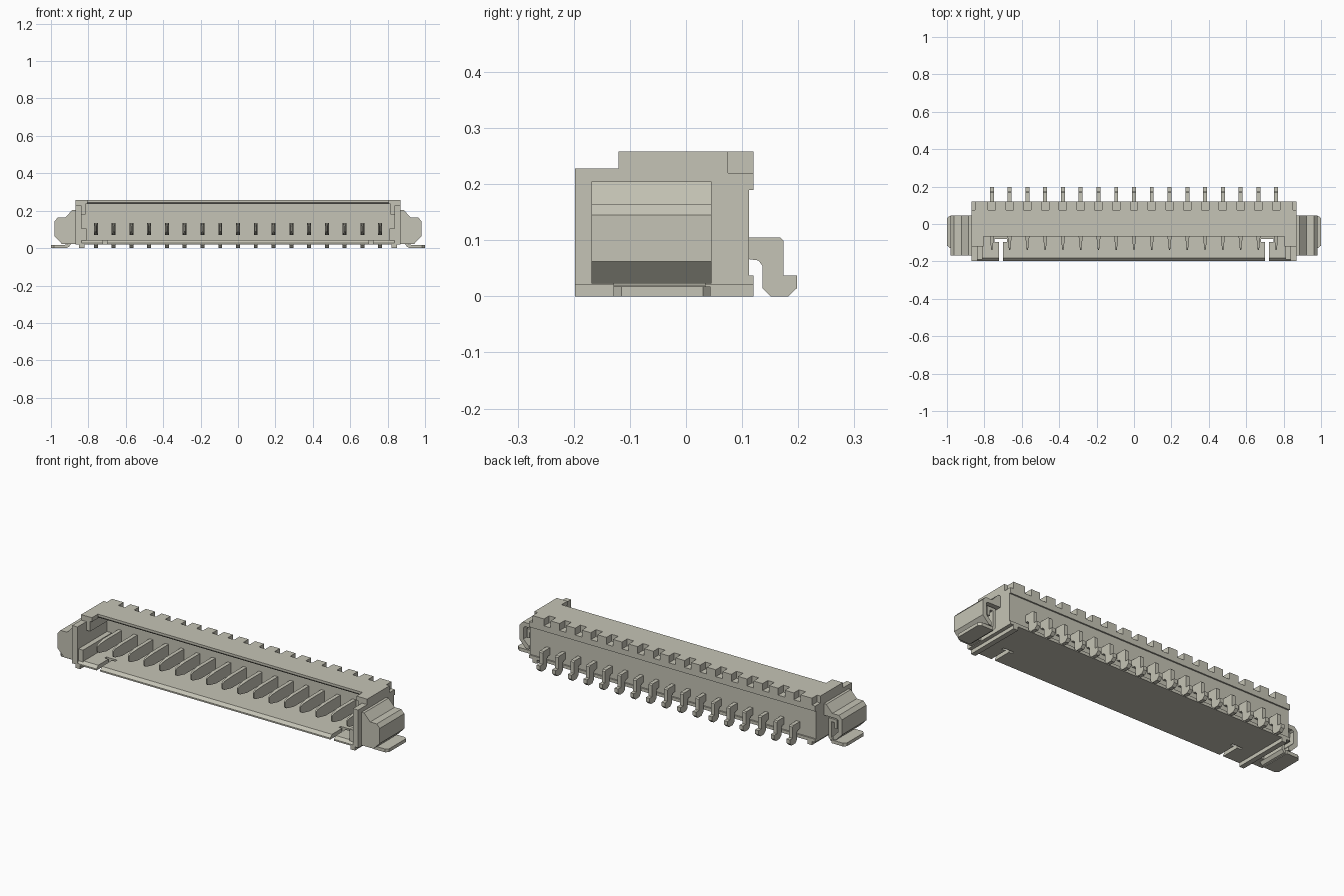
import bpy, bmesh

old = bpy.data.objects.get("Cube")
if old:
    bpy.data.objects.remove(old, do_unlink=True)

# One warm grey material for everything
mat = bpy.data.materials.new("warm_grey")
mat.use_nodes = True
col = (0.56, 0.55, 0.465, 1)
mat.diffuse_color = col
mat.node_tree.nodes["Principled BSDF"].inputs["Base Color"].default_value = col


def loft(name, sections, mirror=False, repeat=0, pitch=0):
    """Skin a row of matching 3D outlines and cap both ends."""
    bm = bmesh.new()
    rings = [[bm.verts.new(p) for p in s] for s in sections]
    n = len(rings[0])
    for a, b in zip(rings, rings[1:]):
        for i in range(n):
            j = (i + 1) % n
            bm.faces.new((a[i], a[j], b[j], b[i]))
    bm.faces.new(rings[0])
    bm.faces.new(rings[-1])
    bmesh.ops.recalc_face_normals(bm, faces=bm.faces)
    me = bpy.data.meshes.new(name)
    bm.to_mesh(me)
    bm.free()
    me.materials.append(mat)
    ob = bpy.data.objects.new(name, me)
    bpy.context.collection.objects.link(ob)
    if mirror:
        ob.modifiers.new("Mirror", 'MIRROR').use_axis[0] = True
    if repeat:
        m = ob.modifiers.new("Array", 'ARRAY')
        m.count = repeat
        m.use_relative_offset = False
        m.use_constant_offset = True
        m.constant_offset_displace = (pitch, 0, 0)
    return ob


def prism(name, axis, pts, lo, hi, **kw):
    """Extrude a 2D outline along x (y,z points), y (x,z) or z (x,y)."""
    place = {'x': lambda p, t: (t, p[0], p[1]),
             'y': lambda p, t: (p[0], t, p[1]),
             'z': lambda p, t: (p[0], p[1], t)}[axis]
    return loft(name, [[place(p, t) for p in pts] for t in (lo, hi)], **kw)


def box(name, x, y, z, **kw):
    return prism(name, 'z', [(x[0], y[0]), (x[1], y[0]), (x[1], y[1]), (x[0], y[1])],
                 z[0], z[1], **kw)


PINS, PITCH = 17, 0.095
FIRST = -0.76

# Housing floor, split by the two T-shaped slots at the front
box("floor_rear", (-0.84, 0.84), (-0.08, 0.10), (0.02, 0.043))
box("floor_middle", (-0.68, 0.68), (-0.095, -0.08), (0.02, 0.043))
box("floor_middle_end", (0.745, 0.84), (-0.095, -0.08), (0.02, 0.043), mirror=True)
lip = [(-0.198, 0.02), (-0.095, 0.02), (-0.095, 0.043), (-0.183, 0.043), (-0.198, 0.028)]
prism("floor_front", 'x', lip, -0.70, 0.70)
prism("floor_front_end", 'x', lip, 0.722, 0.84, mirror=True)

# Back wall with a shallow recess along its outside
prism("back_wall", 'x', [(0.06, 0.02), (0.12, 0.02), (0.12, 0.037), (0.112, 0.037),
                         (0.112, 0.19), (0.12, 0.19), (0.12, 0.22), (0.06, 0.22)],
      -0.87, 0.87)

# Roof with a chamfered front edge, corner extensions and back teeth
prism("roof", 'x', [(0.075, 0.258), (-0.068, 0.258), (-0.068, 0.245),
                    (-0.058, 0.235), (0.06, 0.235), (0.06, 0.22), (0.075, 0.22)],
      -0.84, 0.84)
box("roof_corner", (0.805, 0.84), (-0.12, -0.068), (0.235, 0.258), mirror=True)
box("back_tooth", (FIRST + 0.02, FIRST + PITCH - 0.02), (0.075, 0.12), (0.22, 0.258),
    repeat=PINS - 1, pitch=PITCH)
box("back_tooth_end", (0.78, 0.85), (0.075, 0.12), (0.22, 0.258), mirror=True)

# Side walls, stepped down at the front, with inner guide ridges and runners
prism("side_wall", 'x', [(-0.198, 0.02), (0.075, 0.02), (0.075, 0.258),
                         (-0.12, 0.258), (-0.12, 0.228), (-0.198, 0.228)],
      0.838, 0.87, mirror=True)
box("guide_ridge_low", (0.81, 0.84), (-0.19, 0.06), (0.04, 0.105), mirror=True)
box("guide_ridge_high", (0.815, 0.84), (-0.12, 0.06), (0.18, 0.236), mirror=True)
box("bottom_runner", (0.822, 0.85), (-0.198, 0.12), (0.0, 0.021), mirror=True)

# Side ears: solid front, hollow shell at the back
outer = [(0.868, 0.205), (0.885, 0.205), (0.922, 0.165), (0.962, 0.165), (0.98, 0.145),
         (0.98, 0.062), (0.942, 0.023)]
prism("ear_front", 'y', outer + [(0.868, 0.023)], -0.168, -0.10, mirror=True)
prism("ear_shell", 'y', outer + [(0.925, 0.023), (0.925, 0.04), (0.957, 0.072),
                                 (0.957, 0.135), (0.947, 0.142), (0.868, 0.142)],
      -0.10, 0.045, mirror=True)

# Metal anchors: chamfered foot and a hooked strip rising into the ear
prism("anchor_foot", 'z', [(0.915, -0.129), (0.985, -0.129), (1.0, -0.115), (1.0, 0.03),
                           (0.985, 0.044), (0.915, 0.044)], 0.0, 0.018, mirror=True)
prism("anchor_hook", 'y', [(0.925, 0.0), (0.905, 0.006), (0.893, 0.022), (0.893, 0.13),
                           (0.943, 0.13), (0.943, 0.08), (0.927, 0.08), (0.927, 0.113),
                           (0.909, 0.113), (0.909, 0.028), (0.916, 0.02), (0.925, 0.018)],
      -0.129, 0.035, mirror=True)


# Contact pins: tapered blade inside, bent solder leg outside
def rect(y, w, z0, z1):
    return [(FIRST - w, y, z0), (FIRST + w, y, z0), (FIRST + w, y, z1), (FIRST - w, y, z1)]


loft("pin_blade", [rect(0.07, 0.0105, 0.07, 0.134), rect(-0.07, 0.0105, 0.07, 0.134),
                   rect(-0.125, 0.005, 0.08, 0.126), rect(-0.138, 0.003, 0.09, 0.118)],
     repeat=PINS, pitch=PITCH)
prism("pin_leg", 'x', [(0.10, 0.105), (0.168, 0.105), (0.174, 0.099), (0.174, 0.037),
                       (0.198, 0.037), (0.198, 0.015), (0.182, 0.0), (0.151, 0.0),
                       (0.136, 0.015), (0.136, 0.055), (0.129, 0.064), (0.10, 0.068)],
      FIRST - 0.0105, FIRST + 0.0105, repeat=PINS, pitch=PITCH)
